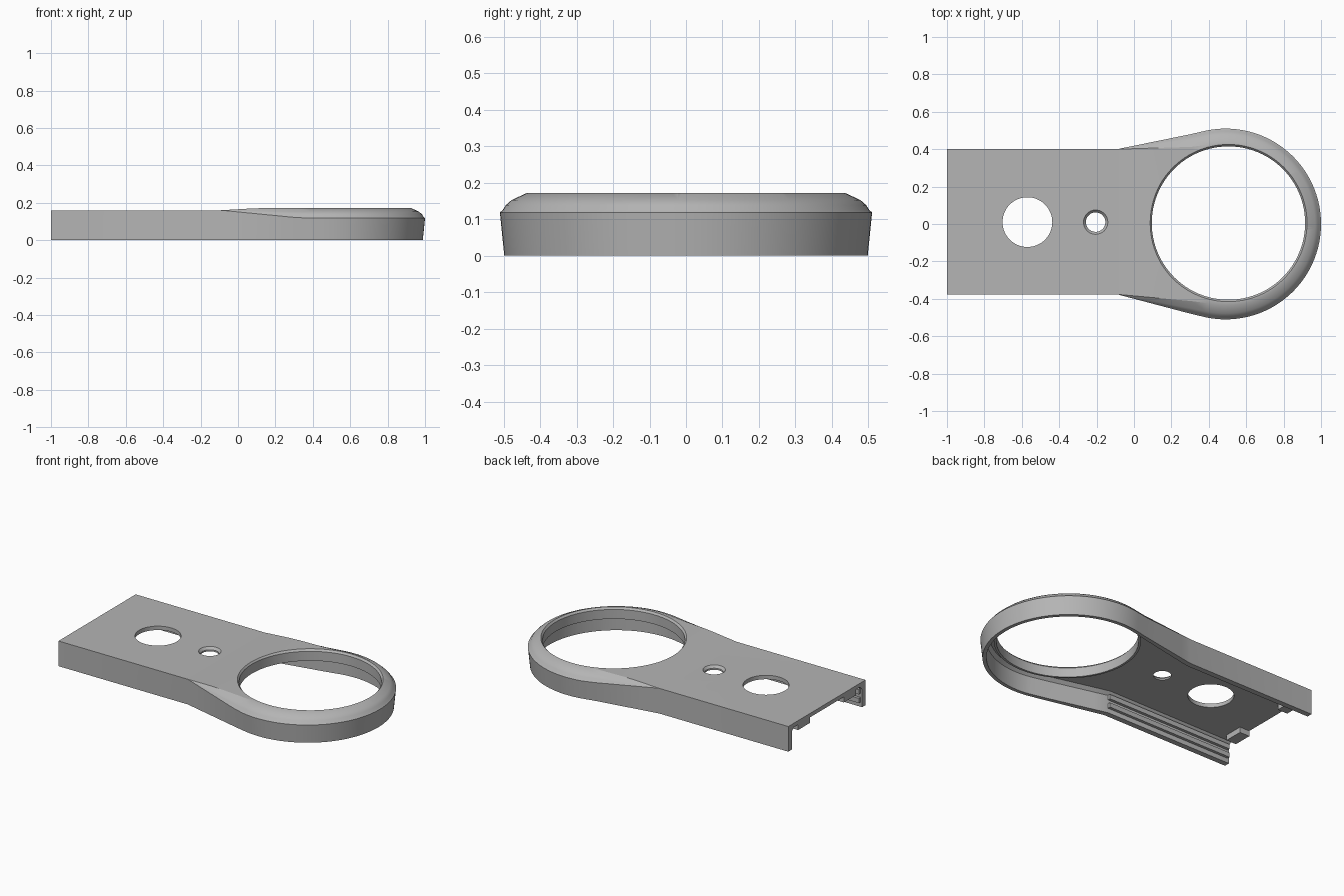
import bpy, bmesh, math

cube = bpy.data.objects.get("Cube")
if cube:
    bpy.data.objects.remove(cube)

grey = bpy.data.materials.new("plain_grey")
grey.use_nodes = True
COLOUR = (0.46, 0.46, 0.46, 1)
grey.diffuse_color = COLOUR
grey.node_tree.nodes["Principled BSDF"].inputs["Base Color"].default_value = COLOUR

RING_X, RING_R = 0.49, 0.51       # outer ring
HOLE = (0.505, 0.005)             # centre of the large opening
NECK = -0.09                      # where the straight plate starts to flare
TANGENT = math.radians(103)


def clamp(v):
    return max(0.0, min(1.0, v))


def half_outline(inset, back):
    """Points of the +y side, running from the back end round to the nose."""
    r = RING_R - inset
    pts = [(back, 0.388 - inset), (NECK, 0.388 - inset)]
    end = (RING_X + r * math.cos(TANGENT), r * math.sin(TANGENT))
    for i in range(1, 6):
        t = i / 6
        pts.append((NECK + (end[0] - NECK) * t, pts[1][1] + (end[1] - pts[1][1]) * t))
    for i in range(40):
        a = TANGENT * (1 - i / 40)
        pts.append((RING_X + r * math.cos(a), r * math.sin(a)))
    pts.append((RING_X + r, 0))
    return pts


def shift(x):
    """The plate sits slightly off the ring's axis."""
    return 0.012 * (1 - clamp((x - NECK) / 0.4))


def finish(bm, name, hidden=False):
    bmesh.ops.recalc_face_normals(bm, faces=bm.faces[:])
    me = bpy.data.meshes.new(name)
    bm.to_mesh(me)
    bm.free()
    ob = bpy.data.objects.new(name, me)
    bpy.context.collection.objects.link(ob)
    me.materials.append(grey)
    ob.hide_render = hidden
    ob.hide_set(hidden)
    return ob


def loft(name, rows, back, hidden=False):
    """Stack outlines; each row is (inset, height function, uses flare)."""
    bm = bmesh.new()
    base = half_outline(0, back)
    loops = []
    for inset, height, flared in rows:
        inner = half_outline(inset, back)
        side = []
        for (bx, by), (ix, iy) in zip(base, inner):
            f = clamp((bx - NECK) / 0.43) if flared else 1
            x, y = bx + (ix - bx) * f, by + (iy - by) * f
            side.append((x, y, height(bx)))
        left = [bm.verts.new((x, y + shift(x), z)) for x, y, z in side]
        right = [bm.verts.new((x, -y + shift(x), z)) for x, y, z in side[:-1]]
        loops.append((left, right + [left[-1]]))
    for (l0, r0), (l1, r1) in zip(loops, loops[1:]):
        ring0, ring1 = l0 + r0[-2::-1], l1 + r1[-2::-1]
        n = len(ring0)
        for i in range(n):
            j = (i + 1) % n
            bm.faces.new((ring0[i], ring0[j], ring1[j], ring1[i]))
    # Caps made from strips across the width
    for left, right in (loops[0], loops[-1]):
        for i in range(len(left) - 1):
            quad = [left[i], left[i + 1], right[i + 1], right[i]]
            bm.faces.new(list(dict.fromkeys(quad)))
    return finish(bm, name, hidden)


def lathe(name, profile, centre, hidden=False, steps=96):
    """Closed ring-shaped section, or a solid when it starts and ends at r = 0."""
    bm = bmesh.new()
    vs = [bm.verts.new((r, 0, z)) for r, z in profile]
    es = [bm.edges.new((vs[i], vs[(i + 1) % len(vs)])) for i in range(len(vs))]
    bmesh.ops.spin(bm, geom=vs + es, cent=(0, 0, 0), axis=(0, 0, 1),
                   angle=math.tau, steps=steps, use_duplicate=False)
    bmesh.ops.remove_doubles(bm, verts=bm.verts[:], dist=1e-5)
    bmesh.ops.dissolve_degenerate(bm, edges=bm.edges[:], dist=1e-6)
    bmesh.ops.translate(bm, verts=bm.verts[:], vec=(*centre, 0))
    return finish(bm, name, hidden)


def box(name, x, y, z):
    bm = bmesh.new()
    bmesh.ops.create_cube(bm, size=1)
    for v in bm.verts:
        v.co = [(a + b) / 2 + c * (b - a) for c, (a, b) in zip(v.co, (x, y, z))]
    return finish(bm, name)


def smooth(ob):
    bpy.ops.object.select_all(action='DESELECT')
    ob.select_set(True)
    bpy.context.view_layer.objects.active = ob
    bpy.ops.object.shade_smooth_by_angle(angle=math.radians(25))


# Main cover: straight skirt, shoulder that grows from the neck, raised ring top
def shoulder(drop, rise):
    return lambda x: 0.16 + (rise - drop) * clamp((x - NECK) / (0.43 if drop else 0.2))


cover = loft("cover", [
    (0.012, lambda x: 0.0, True),
    (0.0, shoulder(0.042, 0), True),
    (0.008, shoulder(0.035, 0), True),
    (0.016, shoulder(0.022, 0), True),
    (0.032, shoulder(0.008, 0), True),
    (0.075, shoulder(0, 0.012), True)], -1.0)

# Cutters: hollow underside, large opening, two plate holes
cutters = [
    loft("cavity_cutter", [(0.035, lambda x: -0.1, False),
                           (0.035, lambda x: 0.115, False),
                           (0.055, lambda x: 0.135, False)], -1.2, True),
    lathe("opening_cutter", [(0, -0.2), (0.41, -0.2), (0.41, 0.16),
                             (0.422, 0.174), (0.422, 0.3), (0, 0.3)], HOLE, True),
    lathe("large_hole_cutter", [(0, -0.2), (0.133, -0.2), (0.133, 0.3), (0, 0.3)],
          (-0.57, 0.01), True, 64),
    lathe("small_hole_cutter", [(0, -0.2), (0.052, -0.2), (0.052, 0.145),
                                (0.066, 0.161), (0.066, 0.3), (0, 0.3)],
          (-0.205, 0.01), True, 48)]
for cutter in cutters:
    mod = cover.modifiers.new(cutter.name, 'BOOLEAN')
    mod.operation = 'DIFFERENCE'
    mod.solver = 'EXACT'
    mod.object = cutter
bpy.context.view_layer.objects.active = cover
cover.select_set(True)
for mod in list(cover.modifiers):
    bpy.ops.object.modifier_apply(modifier=mod.name)
for cutter in cutters:
    bpy.data.objects.remove(cutter)
smooth(cover)

# Collar hanging below the large opening
collar = lathe("opening_collar", [(0.41, 0.158), (0.41, 0.1),
                                  (0.424, 0.1), (0.424, 0.145)], HOLE)
smooth(collar)

# Guide rails inside the side walls and feet under the open end
for side, label in ((1, "left"), (-1, "right")):
    def span(a, b):
        return sorted((0.012 + side * a, 0.012 + side * b))
    for z0, z1, part in ((0.03, 0.06, "lower"), (0.085, 0.115, "upper")):
        box(f"{label}_{part}_rail", (-0.99, NECK), span(0.335, 0.36), (z0, z1))
    box(f"{label}_end_foot", (-1.0, -0.93), span(0.17, 0.29), (0.1, 0.14))
